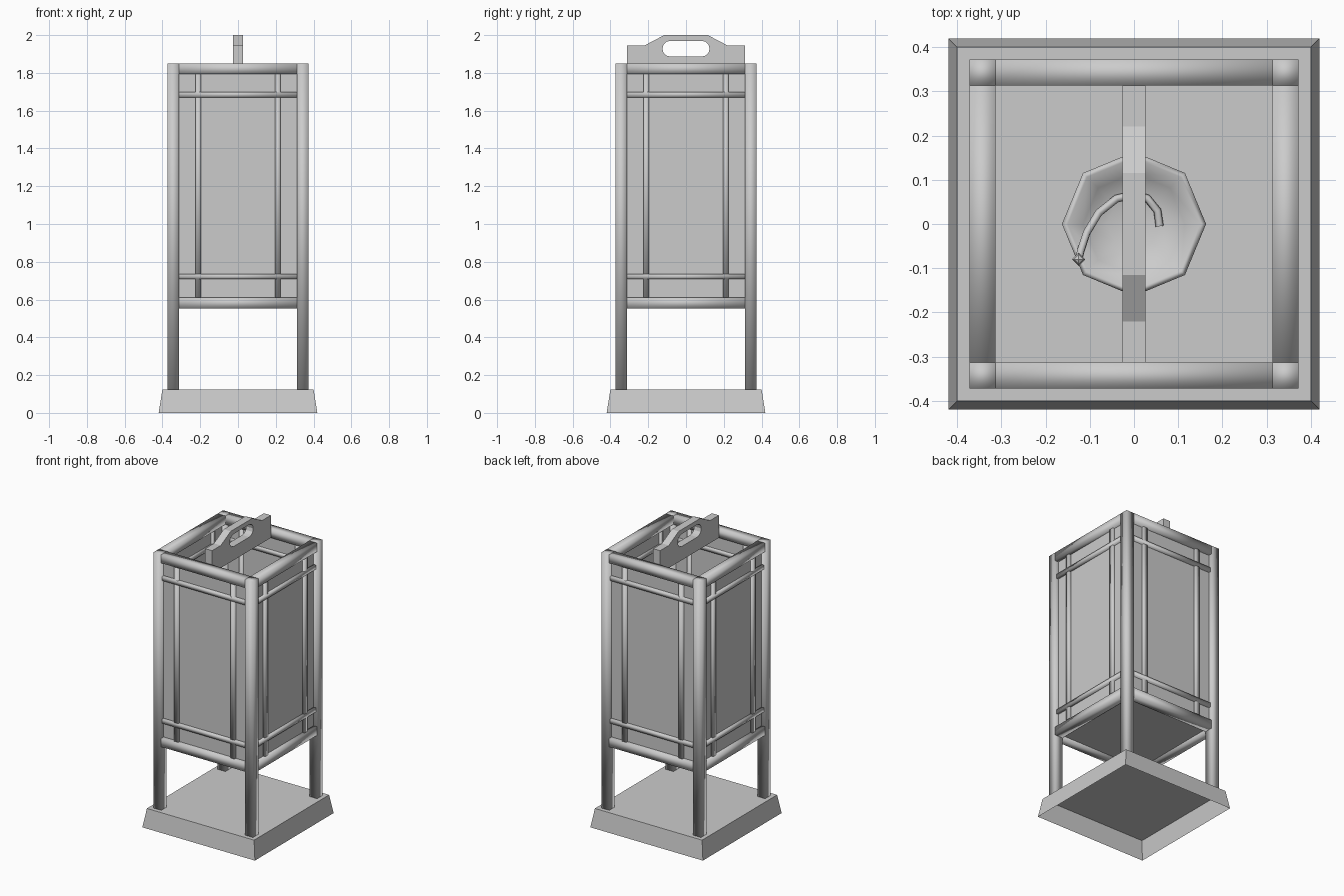
import bpy, bmesh, math
from mathutils import Matrix

if "Cube" in bpy.data.objects:
    bpy.data.objects.remove(bpy.data.objects["Cube"])

OUT, IN = 0.372, 0.313           # outer and inner faces of the timber frame
MID, W = (OUT + IN) / 2, OUT - IN


def finish(name, bm, smooth=False):
    bmesh.ops.recalc_face_normals(bm, faces=bm.faces)
    me = bpy.data.meshes.new(name)
    bm.to_mesh(me)
    bm.free()
    for p in me.polygons:
        p.use_smooth = smooth
    ob = bpy.data.objects.new(name, me)
    bpy.context.collection.objects.link(ob)
    return ob


def add_box(bm, x0, x1, y0, y1, z0, z1, turn=0):
    # box between limits, turned about z in quarter turns
    m = (Matrix.Rotation(turn * math.pi / 2, 4, 'Z')
         @ Matrix.Translation(((x0 + x1) / 2, (y0 + y1) / 2, (z0 + z1) / 2))
         @ Matrix.Diagonal((x1 - x0, y1 - y0, z1 - z0, 1)))
    bmesh.ops.create_cube(bm, size=1, matrix=m)


def four_sides(name, boxes, smooth=False):
    bm = bmesh.new()
    for turn in range(4):
        for b in boxes:
            add_box(bm, *b, turn=turn)
    return finish(name, bm, smooth)


# Sloped base, open underneath
bm = bmesh.new()
bmesh.ops.create_cone(bm, cap_ends=True, segments=4, radius1=0.42 * math.sqrt(2),
                      radius2=0.40 * math.sqrt(2), depth=0.125,
                      matrix=Matrix.Translation((0, 0, 0.0625)) @ Matrix.Rotation(math.pi / 4, 4, 'Z'))
bm.faces.ensure_lookup_table()
under = min(bm.faces, key=lambda f: f.calc_center_median().z)
bmesh.ops.delete(bm, geom=[under], context='FACES_ONLY')
finish("base", bm)

# Corner posts and rails, softly shaded
four_sides("corner_posts", [(-OUT, -IN, -OUT, -IN, 0.125, 1.85)], True)
four_sides("top_rails", [(-IN, IN, -OUT, -IN, 1.793, 1.85)], True)
four_sides("bottom_rails", [(-IN, IN, -OUT, -IN, 0.553, 0.61)], True)

# Paper panels
four_sides("paper_panels", [(-IN, IN, -0.345, -0.338, 0.60, 1.80)])

# Lattice slats
slats = [(x - 0.015, x + 0.015, -0.36, -0.33, 0.61, 1.793) for x in (-0.21, 0.21)]
slats += [(-IN, IN, -0.362, -0.328, z - 0.014, z + 0.014) for z in (0.722, 1.685)]
four_sides("lattice_slats", slats, True)

# Floor of the lantern box
bm = bmesh.new()
add_box(bm, -0.32, 0.32, -0.32, 0.32, 0.57, 0.59)
finish("floor", bm)

# Carrying handle board with a rounded slot
cu = bpy.data.curves.new("handle", 'CURVE')
cu.dimensions = '2D'
cu.fill_mode = 'BOTH'
cu.extrude = 0.026
half = [(0.313, 1.793), (0.313, 1.945), (0.22, 1.945), (0.115, 2.0)]
outline = half + [(-y, z) for y, z in reversed(half)]
slot = []
for side in (1, -1):
    for i in range(7):
        a = -math.pi / 2 + math.pi * i / 6
        slot.append((side * (0.083 + 0.042 * math.cos(a)), 1.928 + side * 0.042 * math.sin(a)))
for pts in (outline, slot):
    sp = cu.splines.new('POLY')
    sp.points.add(len(pts) - 1)
    for p, (y, z) in zip(sp.points, pts):
        p.co = (y, z, 0, 1)
    sp.use_cyclic_u = True
tmp = bpy.data.objects.new("handle_curve", cu)
bpy.context.collection.objects.link(tmp)
bpy.context.view_layer.update()
bm = bmesh.new()
bm.from_mesh(tmp.to_mesh())
tmp.to_mesh_clear()
bpy.data.objects.remove(tmp)
bmesh.ops.remove_doubles(bm, verts=bm.verts, dist=0.0001)
# local x -> y, local y -> z, local z -> x
bm.transform(Matrix(((0, 0, 1, 0), (1, 0, 0, 0), (0, 1, 0, 0), (0, 0, 0, 1))))
finish("handle", bm)

# Eight-sided oil dish
profile = [(0.08, 0.59), (0.13, 0.615), (0.163, 0.66), (0.15, 0.66), (0.115, 0.625), (0.06, 0.605)]
bm = bmesh.new()
rings = [[bm.verts.new((r * math.cos(k * math.pi / 4), r * math.sin(k * math.pi / 4), z))
          for k in range(8)] for r, z in profile]
for a, b in zip(rings, rings[1:]):
    for k in range(8):
        bm.faces.new((a[k], a[(k + 1) % 8], b[(k + 1) % 8], b[k]))
bm.faces.new(rings[0])
bm.faces.new(rings[-1])
finish("oil_dish", bm, True)

# Curled wick resting over the dish rim
path = [(0.058, -0.005, 0.615), (0.053, 0.03, 0.615), (0.03, 0.058, 0.617), (0, 0.067, 0.618),
        (-0.04, 0.057, 0.622), (-0.08, 0.025, 0.632), (-0.107, -0.02, 0.65),
        (-0.12, -0.06, 0.67), (-0.125, -0.08, 0.69)]
cu = bpy.data.curves.new("wick", 'CURVE')
cu.dimensions = '3D'
cu.bevel_depth = 0.009
cu.bevel_resolution = 1
cu.use_fill_caps = True
sp = cu.splines.new('POLY')
sp.points.add(len(path) - 1)
for p, c in zip(sp.points, path):
    p.co = (*c, 1)
bpy.context.collection.objects.link(bpy.data.objects.new("wick", cu))

# Wick tip
bm = bmesh.new()
bmesh.ops.create_uvsphere(bm, u_segments=4, v_segments=4, radius=0.015,
                          matrix=Matrix.Translation((-0.125, -0.08, 0.695)))
finish("wick_tip", bm)
